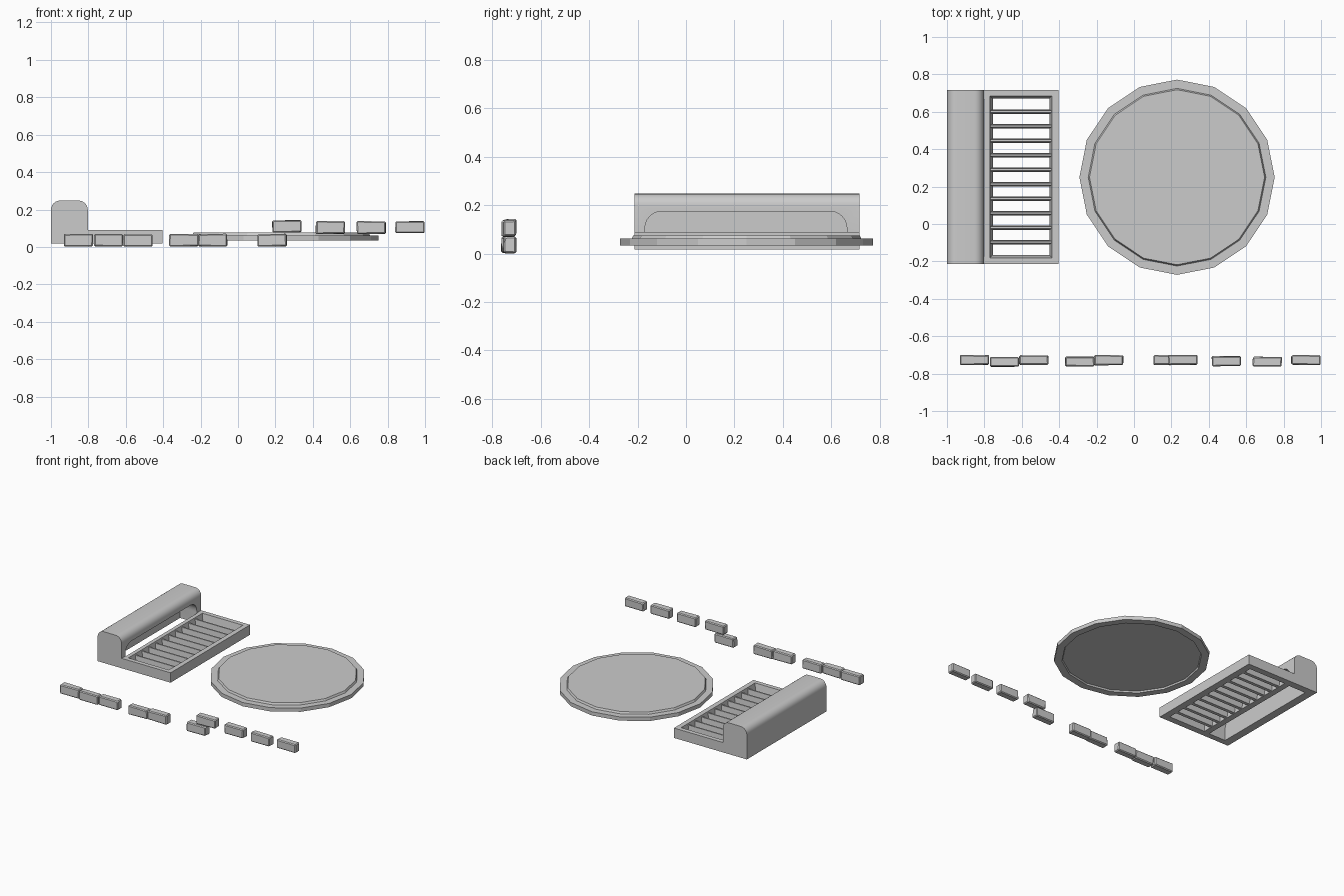
import bpy, bmesh, math, random
from mathutils import Vector

if "Cube" in bpy.data.objects:
    bpy.data.objects.remove(bpy.data.objects["Cube"])

random.seed(4)


def make(name, verts, faces):
    """Mesh object with outward normals."""
    me = bpy.data.meshes.new(name)
    bm = bmesh.new()
    vs = [bm.verts.new(v) for v in verts]
    for f in faces:
        bm.faces.new([vs[i] for i in f])
    bmesh.ops.recalc_face_normals(bm, faces=bm.faces)
    bm.to_mesh(me)
    bm.free()
    ob = bpy.data.objects.new(name, me)
    bpy.context.collection.objects.link(ob)
    return ob


def loft(name, rings):
    """Closed solid through rings of equal point count."""
    n = len(rings[0])
    faces = [tuple(range(n)), tuple(range((len(rings) - 1) * n, len(rings) * n))]
    for k in range(len(rings) - 1):
        for i in range(n):
            j = (i + 1) % n
            faces.append((k * n + i, k * n + j, (k + 1) * n + j, (k + 1) * n + i))
    return make(name, [p for r in rings for p in r], faces)


def arc(cx, cy, r, a0, a1, n=6):
    return [(cx + r * math.cos(math.radians(a0 + (a1 - a0) * i / n)),
             cy + r * math.sin(math.radians(a0 + (a1 - a0) * i / n))) for i in range(n + 1)]


def rect(x0, x1, y0, y1, z):
    return [(x0, y0, z), (x1, y0, z), (x1, y1, z), (x0, y1, z)]


def cut(ob, cutter):
    m = ob.modifiers.new("cut", 'BOOLEAN')
    m.operation, m.solver, m.object = 'DIFFERENCE', 'EXACT', cutter
    bpy.context.view_layer.objects.active = ob
    bpy.ops.object.modifier_apply(modifier=m.name)
    bpy.data.objects.remove(cutter)


def smooth(ob):
    bpy.ops.object.select_all(action='DESELECT')
    ob.select_set(True)
    bpy.context.view_layer.objects.active = ob
    bpy.ops.object.shade_smooth_by_angle(angle=math.radians(30))


# Kerb with flat grate plate: one L profile run along y
Y0, Y1 = -0.213, 0.717
profile = [(-0.403, 0.017), (-0.403, 0.09), (-0.803, 0.09)]
profile += arc(-0.853, 0.198, 0.05, 0, 90) + arc(-0.95, 0.198, 0.05, 90, 180)
profile += [(-1.0, 0.017)]
kerb = loft("kerb_drain_body", [[(x, y, z) for x, z in profile] for y in (Y0, Y1)])

# Inlet slot, open below the kerb
slot = [(-0.17, -0.1), (0.665, -0.1)] + arc(0.595, 0.105, 0.07, 0, 90) + arc(-0.10, 0.105, 0.07, 90, 180)
cut(kerb, loft("slot_cutter", [[(x, y, z) for y, z in slot] for x in (-0.94, -0.80)]))

# Grate opening with tapered walls
cut(kerb, loft("grate_cutter", [rect(-0.752, -0.456, -0.163, 0.667, -0.02),
                                rect(-0.755, -0.453, -0.166, 0.67, 0.017),
                                rect(-0.772, -0.438, -0.182, 0.685, 0.095)]))
smooth(kerb)

# Grate slats
for i in range(10):
    y = -0.097 + i * 0.0775
    loft(f"grate_slat_{i + 1}", [rect(-0.757, -0.451, y - 0.012, y + 0.012, 0.022),
                                 rect(-0.768, -0.442, y - 0.005, y + 0.005, 0.08)])


# Sixteen-sided round cover: flange, raised plate, hollow underside
def ring(r, z):
    return [(0.23 + r * math.cos(math.tau * i / 16),
             0.25 + r * math.sin(math.tau * i / 16), z) for i in range(16)]


loft("round_cover", [ring(0.465, 0.045), ring(0.47, 0.034), ring(0.522, 0.034),
                     ring(0.522, 0.062), ring(0.475, 0.062), ring(0.468, 0.076)])


# Loose, slightly worn edging stones
def brick(name, x, y, z):
    c = Vector((x, y, z))
    half = Vector((0.0775, 0.026, 0.033))
    verts = []
    for sx, sy, sz in [(a, b, d) for d in (-1, 1) for a, b in ((-1, -1), (1, -1), (1, 1), (-1, 1))]:
        j = Vector([random.uniform(-0.002, 0.002) for _ in range(3)])
        verts.append(c + Vector((sx * half.x, sy * half.y, sz * half.z)) + j)
    ob = loft(name, [verts[:4], verts[4:]])
    b = ob.modifiers.new("worn_edges", 'BEVEL')
    b.width, b.segments = 0.006, 1


LOW, HIGH = 0.036, 0.107
stones = [(-0.853, -0.727, LOW), (-0.693, -0.737, LOW), (-0.535, -0.728, LOW),
          (-0.29, -0.736, LOW), (-0.135, -0.728, LOW),
          (0.182, -0.728, LOW), (0.261, -0.728, HIGH + 0.003),
          (0.494, -0.734, HIGH - 0.003), (0.713, -0.737, HIGH - 0.003), (0.919, -0.727, HIGH - 0.002)]
for i, s in enumerate(stones):
    brick(f"edging_stone_{i + 1}", *s)
